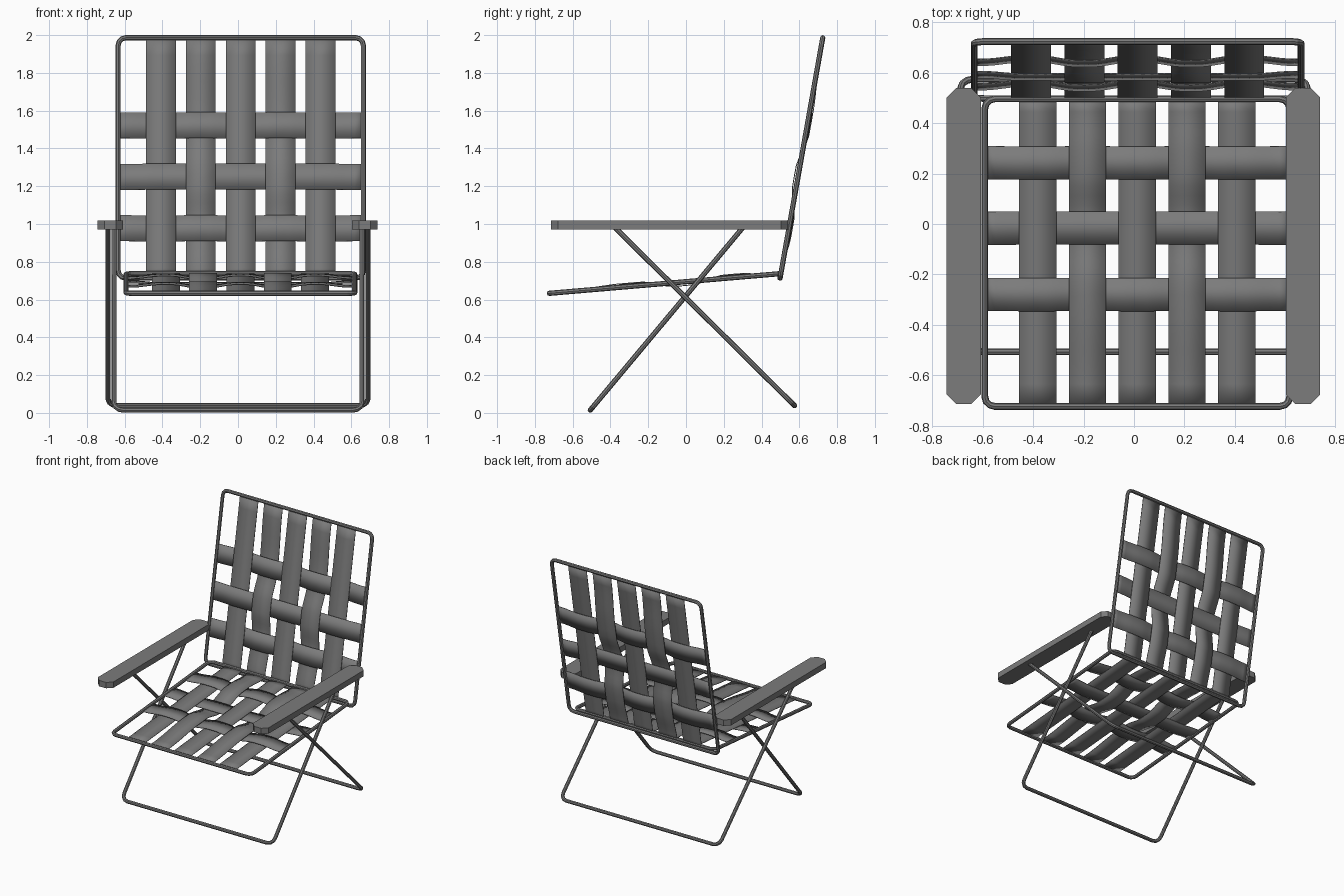
import bpy, bmesh, math
from mathutils import Vector

cube = bpy.data.objects.get("Cube")
if cube:
    bpy.data.objects.remove(cube, do_unlink=True)

GREY = (0.2, 0.2, 0.2, 1)
grey = bpy.data.materials.new("grey")
grey.use_nodes = True
grey.diffuse_color = GREY
grey.node_tree.nodes["Principled BSDF"].inputs["Base Color"].default_value = GREY

X = Vector((1, 0, 0))
TUBE = 0.0138


def add_mesh(name, mesh):
    obj = bpy.data.objects.new(name, mesh)
    bpy.context.collection.objects.link(obj)
    mesh.materials.clear()
    mesh.materials.append(grey)
    return obj


def rounded(corner, before, after, radius, steps=3):
    """Points of an arc that replaces a square corner."""
    a = corner + (before - corner).normalized() * radius
    b = corner + (after - corner).normalized() * radius
    centre = a + b - corner
    return [centre + (a - centre) * math.cos(t) + (b - centre) * math.sin(t)
            for t in (math.pi / 2 * i / steps for i in range(steps + 1))]


def tube(name, points, closed):
    """Eight-sided tube along a path."""
    curve = bpy.data.curves.new(name, "CURVE")
    curve.dimensions = "3D"
    curve.bevel_depth = TUBE
    curve.bevel_resolution = 2
    curve.use_fill_caps = True
    spline = curve.splines.new("POLY")
    spline.points.add(len(points) - 1)
    for p, co in zip(spline.points, points):
        p.co = (*co, 1)
    spline.use_cyclic_u = closed
    spline.use_smooth = False
    temp = bpy.data.objects.new(name, curve)
    bpy.context.collection.objects.link(temp)
    graph = bpy.context.evaluated_depsgraph_get()
    mesh = bpy.data.meshes.new_from_object(temp.evaluated_get(graph))
    bpy.data.objects.remove(temp, do_unlink=True)
    return add_mesh(name, mesh)


def strap(name, keys, place, width):
    """Thin band through (distance, height) keys, eased between crossings."""
    path = [keys[0]]
    for (d0, h0), (d1, h1) in zip(keys, keys[1:]):
        for t in (0.2, 0.35, 0.5, 0.65, 0.8, 1):
            s = min(max((t - 0.15) / 0.7, 0), 1)
            path.append((d0 + (d1 - d0) * t, h0 + (h1 - h0) * s * s * (3 - 2 * s)))
    bm = bmesh.new()
    rows = [[bm.verts.new(place(d, side * width / 2, h)) for side in (-1, 1)]
            for d, h in path]
    for a, b in zip(rows, rows[1:]):
        bm.faces.new((a[0], a[1], b[1], b[0])).smooth = True
    mesh = bpy.data.meshes.new(name)
    bm.to_mesh(mesh)
    bm.free()
    obj = add_mesh(name, mesh)
    solid = obj.modifiers.new("thickness", "SOLIDIFY")
    solid.thickness = 0.005
    solid.offset = 0
    bpy.context.view_layer.objects.active = obj
    obj.select_set(True)
    bpy.ops.object.shade_smooth_by_angle(angle=math.radians(30))
    obj.select_set(False)


def woven_panel(name, hinge, end, width, normal):
    """Tube frame with five long straps woven through three cross straps."""
    hinge, end = Vector(hinge), Vector(end)
    length = (end - hinge).length
    v = (end - hinge).normalized()
    n = (normal - v * normal.dot(v)).normalized()

    def at(x, y, h):
        return hinge + X * x + v * y + n * h

    half = width / 2
    corners = [at(-half, 0, 0), at(half, 0, 0), at(half, length, 0), at(-half, length, 0)]
    path = []
    for i, c in enumerate(corners):
        path += rounded(c, corners[i - 1], corners[(i + 1) % 4], 0.04)
    tube(name + "_frame", path, True)

    cols = [width * 0.163 * k for k in range(-2, 3)]
    rows = [length * f for f in (0.208, 0.421, 0.636)]
    # Long straps: the second and fourth weave in and out
    for i, x in enumerate(cols):
        wave = (-0.018, 0.02, -0.018) if i % 2 else (0, 0, 0)
        keys = [(0, 0), *zip(rows, wave), (length, 0)]
        strap(f"{name}_long_strap_{i + 1}", keys,
              lambda d, s, h, x=x: at(x + s, d, h), width * 0.122)
    # Cross straps
    for j, y in enumerate(rows):
        odd, even = (0.010, 0.008) if j == 1 else (-0.014, 0.004)
        keys = [(-half, 0), *[(x, even if i % 2 else odd) for i, x in enumerate(cols)], (half, 0)]
        strap(f"{name}_cross_strap_{j + 1}", keys,
              lambda d, s, h, y=y: at(d, y + s, h), length * 0.1076)


# Backrest and seat
woven_panel("backrest", (0.0145, 0.498, 0.713), (0.0145, 0.724, 1.986), 1.298, Vector((0, -1, 0)))
woven_panel("seat", (0.013, 0.497, 0.737), (0.013, -0.724, 0.633), 1.211, Vector((0, 0, -1)))


# Crossed U-shaped legs
def leg(name, half, foot, top):
    a, b, c, d = [Vector((x, *p)) for x, p in
                  ((-half, top), (-half, foot), (half, foot), (half, top))]
    tube(name, [a, *rounded(b, a, c, 0.05), *rounded(c, b, d, 0.05), d], False)


leg("front_leg", 0.656, (-0.507, 0.0145), (0.30, 0.98))
leg("rear_leg", 0.688, (0.575, 0.038), (-0.375, 0.98))


# Armrests with cut corners
for side, x in (("right", -0.676), ("left", 0.671)):
    bm = bmesh.new()
    bmesh.ops.create_cube(bm, size=1)
    for vert in bm.verts:
        vert.co = (x + vert.co.x * 0.136, -0.087 + vert.co.y * 1.255, 0.995 + vert.co.z * 0.046)
    upright = [e for e in bm.edges if abs(e.verts[0].co.z - e.verts[1].co.z) > 0.01]
    bmesh.ops.bevel(bm, geom=upright, offset=0.038, segments=1, affect="EDGES")
    mesh = bpy.data.meshes.new(side + "_armrest")
    bm.to_mesh(mesh)
    bm.free()
    add_mesh(side + "_armrest", mesh)
